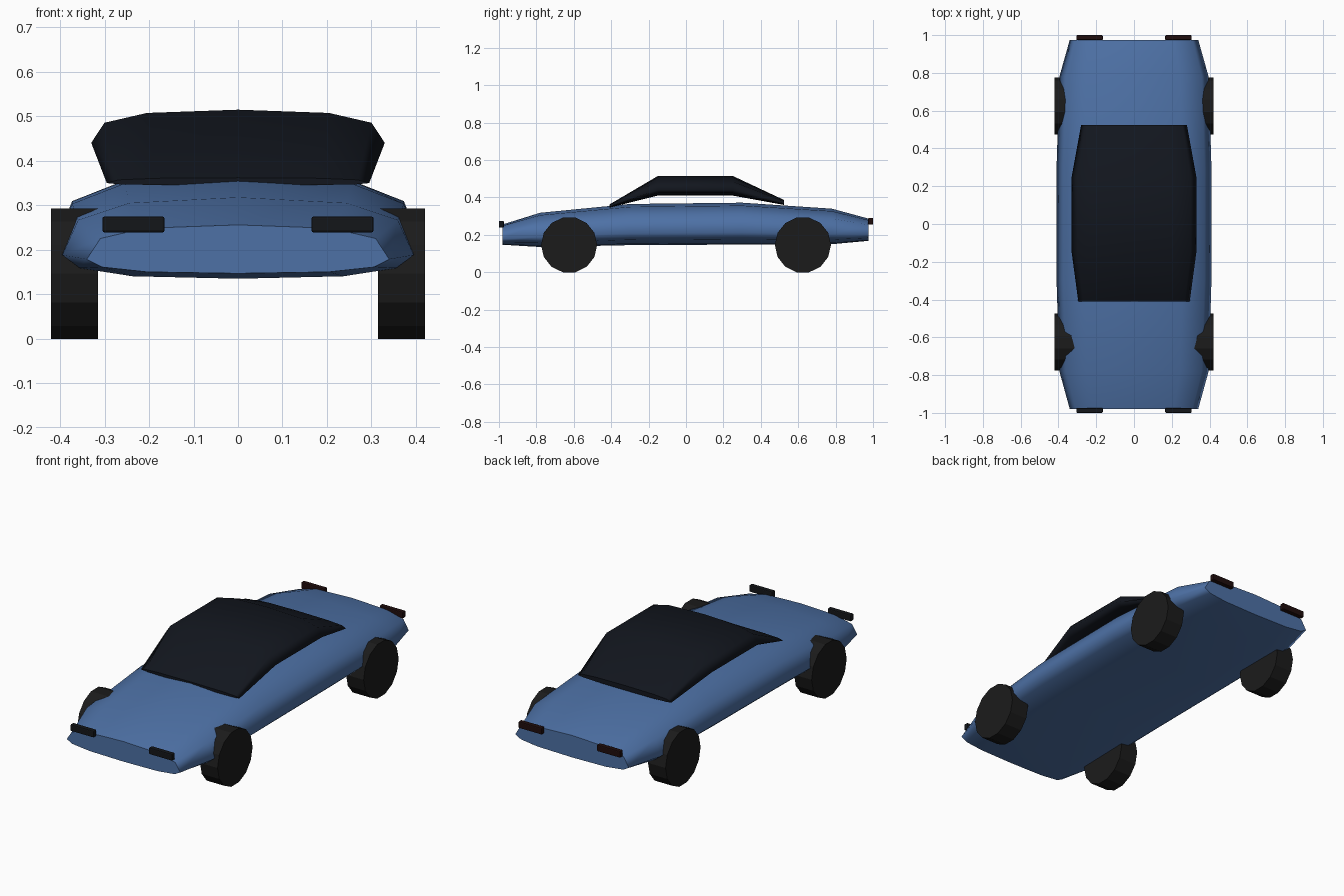
import bpy, bmesh, math
from mathutils import Matrix, Vector

if "Cube" in bpy.data.objects:
    bpy.data.objects.remove(bpy.data.objects["Cube"])

def material(name, rgb):
    m = bpy.data.materials.new(name)
    m.diffuse_color = (*rgb, 1)
    m.use_nodes = True
    m.node_tree.nodes["Principled BSDF"].inputs["Base Color"].default_value = m.diffuse_color
    return m

PAINT = material("blue_paint", (0.075, 0.165, 0.38))
GLASS = material("dark_glass", (0.006, 0.008, 0.013))
RUBBER = material("rubber", (0.011, 0.011, 0.011))
LAMP = material("headlight_lens", (0.007, 0.008, 0.01))
RED = material("tail_light_lens", (0.014, 0.004, 0.004))

# Half cross-section as fractions of half width and height, bottom to top
HALF = [(0, 0), (.6, .03), (.9, .13), (1, .29), (.91, .72), (.62, .93), (0, 1)]
RING = HALF + [(-x, z) for x, z in HALF[-2:0:-1]]

def finish(name, bm, mat):
    bmesh.ops.recalc_face_normals(bm, faces=bm.faces)
    me = bpy.data.meshes.new(name)
    bm.to_mesh(me)
    bm.free()
    me.materials.append(mat)
    ob = bpy.data.objects.new(name, me)
    bpy.context.collection.objects.link(ob)
    return ob

def loft(name, stations, mat):
    """Skin the cross-section through stations of (y, half width, bottom, top)."""
    bm = bmesh.new()
    rings = [[bm.verts.new((w * x, y, lo + (hi - lo) * z)) for x, z in RING]
             for y, w, lo, hi in stations]
    n = len(RING)
    for a, b in zip(rings, rings[1:]):
        for i in range(n):
            j = (i + 1) % n
            bm.faces.new((a[i], a[j], b[j], b[i])).smooth = True
    bm.faces.new(rings[0])
    bm.faces.new(rings[-1])
    return finish(name, bm, mat)

def wheel(name, x, y):
    r, sides = 0.15, 14
    bm = bmesh.new()
    # flat side resting on the ground
    rot = Matrix.Rotation(math.pi / 2, 4, 'Y') @ Matrix.Rotation(math.pi / 2, 4, 'Z')
    bmesh.ops.create_cone(bm, cap_ends=True, segments=sides, radius1=r, radius2=r,
                          depth=0.105, matrix=rot)
    low = min(v.co.z for v in bm.verts)
    if sum(abs(v.co.z - low) < 1e-4 for v in bm.verts) < 4:
        bmesh.ops.rotate(bm, verts=bm.verts, matrix=Matrix.Rotation(math.pi / sides, 3, 'X'))
        low = min(v.co.z for v in bm.verts)
    bmesh.ops.translate(bm, verts=bm.verts, vec=Vector((x, y, -low)))
    return finish(name, bm, RUBBER)

def light(name, x, y, z, mat):
    bm = bmesh.new()
    bmesh.ops.create_cube(bm, size=1)
    bmesh.ops.scale(bm, verts=bm.verts, vec=(0.14, 0.026, 0.036))
    bmesh.ops.bevel(bm, geom=bm.edges[:], offset=0.005, segments=2, profile=0.5,
                    affect='EDGES')
    bmesh.ops.translate(bm, verts=bm.verts, vec=Vector((x, y, z)))
    return finish(name, bm, mat)

# Body shell
loft("body", [(-.98, .34, .147, .256), (-.78, .395, .135, .318), (-.3, .41, .145, .365),
              (.3, .41, .148, .372), (.78, .395, .15, .34), (.975, .34, .168, .287)], PAINT)

# Cabin glass
loft("cabin", [(-.41, .295, .345, .362), (-.15, .33, .41, .515),
               (.25, .33, .41, .515), (.525, .28, .36, .386)], GLASS)

# Wheels and lights, mirrored left and right
for side, s in (("right", 1), ("left", -1)):
    wheel(f"front_wheel_{side}", s * .3675, -.625)
    wheel(f"rear_wheel_{side}", s * .3675, .625)
    light(f"headlight_{side}", s * .235, -.987, .257, LAMP)
    light(f"tail_light_{side}", s * .235, .987, .273, RED)
